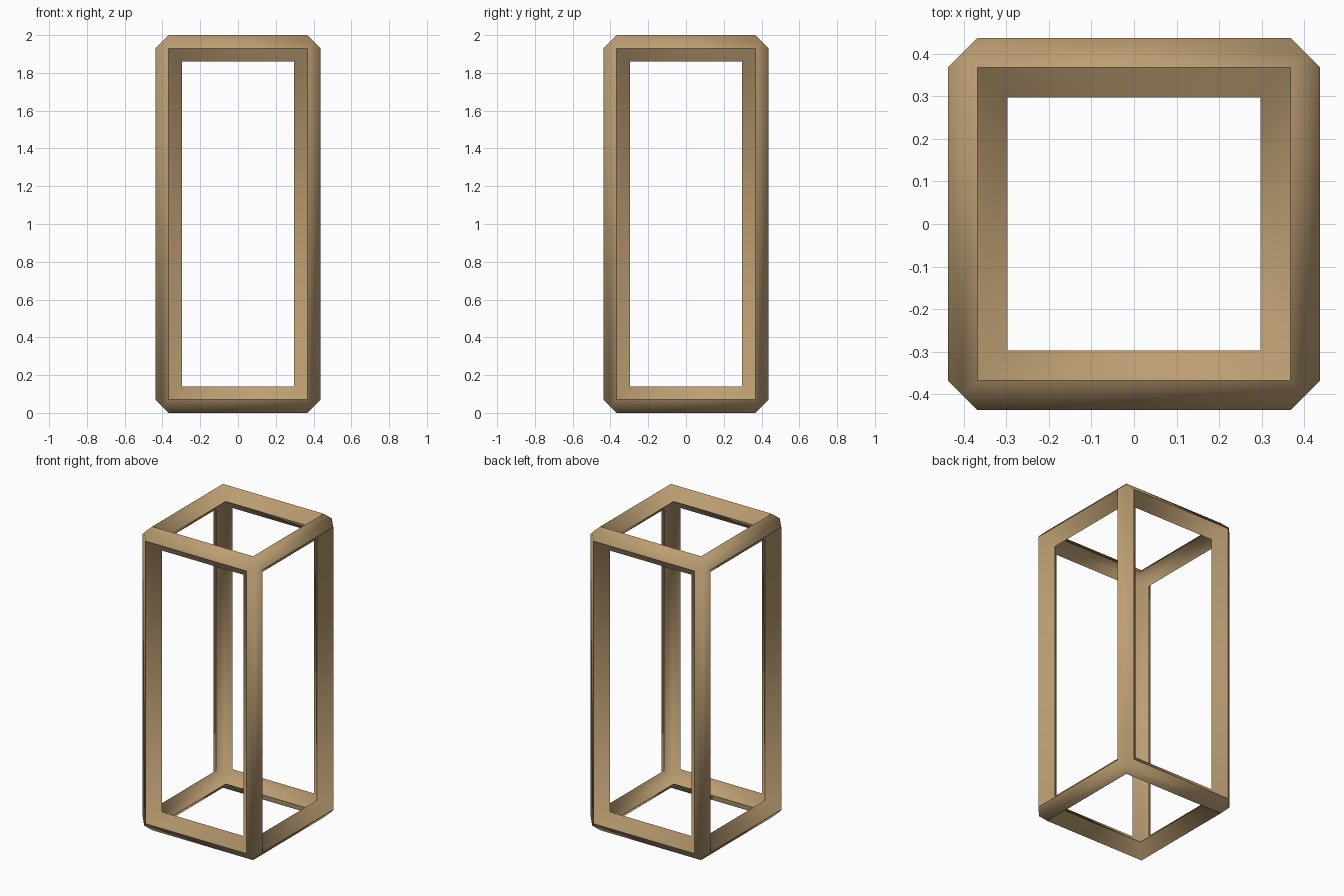
import bpy, bmesh, math
from itertools import product

if "Cube" in bpy.data.objects:
    bpy.data.objects.remove(bpy.data.objects["Cube"])

R = 0.07                                   # half diagonal of the square bar section
E = (0.437 - R, 0.437 - R, 1.0 - R)        # bar centre lines, half sizes
CENTRE_Z = 1.0

bm = bmesh.new()


def add(sign, offset):
    return bm.verts.new([s * (e + o) for s, e, o in zip(sign, E, offset)])


# Corner points: outer tip, inner tip, and a ridge and a valley point per box side
outer, inner, ridge, valley = {}, {}, {}, {}
for s in product((-1, 1), repeat=3):
    outer[s] = add(s, (R / 2,) * 3)
    inner[s] = add(s, (-R / 2,) * 3)
    for a in range(3):
        ridge[s, a] = add(s, [R if i == a else 0 for i in range(3)])
        valley[s, a] = add(s, [0 if i == a else -R for i in range(3)])

# Twelve bars: each has two outer strips, two inner strips and two sloped sides
for a in range(3):
    b, c = (a + 1) % 3, (a + 2) % 3
    for sb, sc in product((-1, 1), repeat=2):
        p, q = [0] * 3, [0] * 3
        p[a], p[b], p[c] = -1, sb, sc
        q[a], q[b], q[c] = 1, sb, sc
        p, q = tuple(p), tuple(q)
        for side in (b, c):
            bm.faces.new((outer[p], outer[q], ridge[q, side], ridge[p, side]))
            bm.faces.new((ridge[p, side], ridge[q, side], valley[q, side], valley[p, side]))
            bm.faces.new((valley[p, side], valley[q, side], inner[q], inner[p]))

bmesh.ops.recalc_face_normals(bm, faces=bm.faces)
bmesh.ops.translate(bm, verts=bm.verts, vec=(0, 0, CENTRE_Z))

mesh = bpy.data.meshes.new("box_frame")
bm.to_mesh(mesh)
bm.free()
frame = bpy.data.objects.new("box_frame", mesh)
bpy.context.collection.objects.link(frame)

# Light wood colour
wood = bpy.data.materials.new("wood")
wood.diffuse_color = (0.50, 0.34, 0.17, 1)
wood.use_nodes = True
wood.node_tree.nodes["Principled BSDF"].inputs["Base Color"].default_value = wood.diffuse_color
mesh.materials.append(wood)

# Soft shading with sharp right-angled edges
bpy.context.view_layer.objects.active = frame
frame.select_set(True)
bpy.ops.object.shade_smooth_by_angle(angle=math.radians(70))
